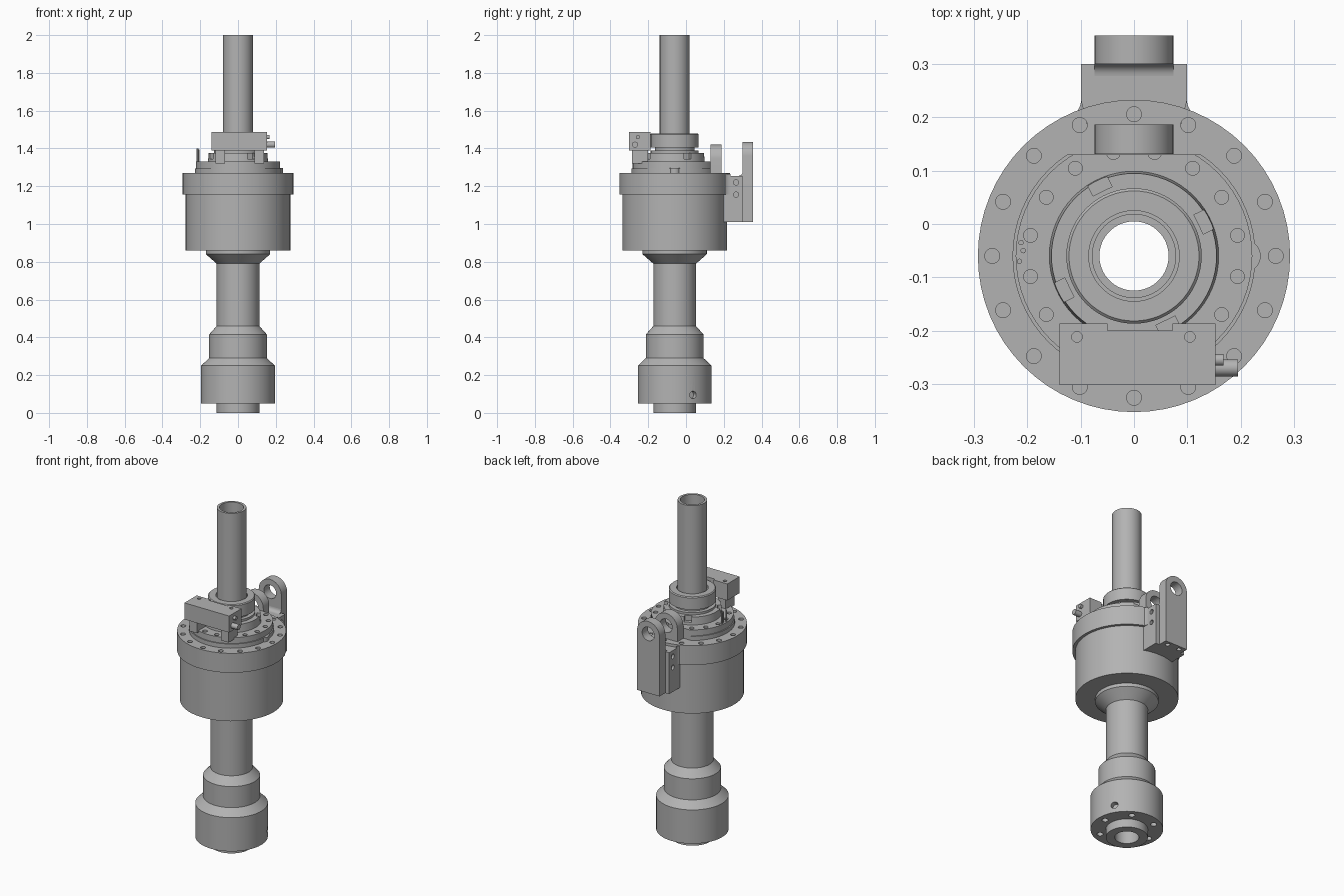
import bpy, bmesh
from math import pi, sin, cos, radians
from mathutils import Matrix, Vector

if "Cube" in bpy.data.objects:
    bpy.data.objects.remove(bpy.data.objects["Cube"])

AXIS = -0.06   # y of the main shaft axis
BORE = 0.065

steel = bpy.data.materials.new("grey_steel")
steel.use_nodes = True
GREY = (0.45, 0.45, 0.45, 1)
steel.diffuse_color = GREY
steel.node_tree.nodes["Principled BSDF"].inputs["Base Color"].default_value = GREY


def finish(name, bm, cutter=False):
    bmesh.ops.recalc_face_normals(bm, faces=bm.faces[:])
    mesh = bpy.data.meshes.new(name)
    bm.to_mesh(mesh)
    bm.free()
    mesh.materials.append(steel)
    ob = bpy.data.objects.new(name, mesh)
    bpy.context.collection.objects.link(ob)
    if cutter:
        ob.hide_render = True
        ob.hide_viewport = True
        ob.display_type = 'WIRE'
    else:
        bpy.ops.object.select_all(action='DESELECT')
        ob.select_set(True)
        bpy.context.view_layer.objects.active = ob
        bpy.ops.object.shade_smooth_by_angle(angle=radians(30))
    return ob


def lathe_bm(profile, n=64):
    """Spin a closed (radius, z) loop around the shaft axis."""
    bm = bmesh.new()
    rings = []
    for i in range(n):
        a = 2 * pi * i / n
        rings.append([bm.verts.new((r * cos(a), AXIS + r * sin(a), z)) for r, z in profile])
    for i in range(n):
        p, q = rings[i], rings[(i + 1) % n]
        for j in range(len(profile)):
            k = (j + 1) % len(profile)
            bm.faces.new((p[j], q[j], q[k], p[k]))
    return bm


def lathe(name, outer, bore=BORE):
    loop = outer + [(bore, outer[-1][1]), (bore, outer[0][1])]
    return finish(name, lathe_bm(loop))


def add_cyl(bm, centre, r, depth, axis="Z", n=20):
    turn = {"X": Matrix.Rotation(pi / 2, 4, 'Y'), "Y": Matrix.Rotation(pi / 2, 4, 'X'),
            "Z": Matrix()}[axis] if isinstance(axis, str) else axis
    bmesh.ops.create_cone(bm, cap_ends=True, segments=n, radius1=r, radius2=r, depth=depth,
                          matrix=Matrix.Translation(centre) @ turn)


def add_box(bm, x, y, z, turn=Matrix()):
    size = Matrix.Diagonal((x[1] - x[0], y[1] - y[0], z[1] - z[0], 1))
    mid = Vector((sum(x) / 2, sum(y) / 2, sum(z) / 2))
    bmesh.ops.create_cube(bm, size=1, matrix=turn @ Matrix.Translation(mid) @ size)


def box(name, x, y, z):
    bm = bmesh.new()
    add_box(bm, x, y, z)
    return finish(name, bm)


def cyl(name, *args, **kw):
    bm = bmesh.new()
    add_cyl(bm, *args, **kw)
    return finish(name, bm)


def extrude(name, pts, vec):
    bm = bmesh.new()
    face = bm.faces.new([bm.verts.new(p) for p in pts])
    new = bmesh.ops.extrude_face_region(bm, geom=[face])["geom"]
    bmesh.ops.translate(bm, vec=vec, verts=[v for v in new if isinstance(v, bmesh.types.BMVert)])
    return finish(name, bm)


def cut(ob, bm):
    cutter = finish(ob.name + "_cutter", bm, cutter=True)
    mod = ob.modifiers.new("holes", 'BOOLEAN')
    mod.operation = 'DIFFERENCE'
    mod.solver = 'EXACT'
    mod.object = cutter


def bolt_holes(ob, count, radius, hole, z, depth, offset=0.0):
    bm = bmesh.new()
    for i in range(count):
        a = 2 * pi * i / count + offset
        add_cyl(bm, (radius * cos(a), AXIS + radius * sin(a), z), hole, depth * 2)
    cut(ob, bm)


# Lower shaft with stepped collars
lathe("bottom_spigot", [(0.113, 0), (0.113, 0.05)])
collar = lathe("lower_collar", [(0.195, 0.05), (0.195, 0.25), (0.153, 0.29)])
bm = bmesh.new()
for i in range(6):
    a = pi / 3 * i
    add_cyl(bm, (0.153 * cos(a), AXIS + 0.153 * sin(a), 0.05), 0.017, 0.06)
turn = Matrix.Rotation(radians(30), 4, 'Z') @ Matrix.Rotation(pi / 2, 4, 'Y')
add_cyl(bm, (0.195 * cos(pi / 6), AXIS + 0.195 * sin(pi / 6), 0.095), 0.02, 0.06, axis=turn)
cut(collar, bm)
lathe("upper_collar", [(0.153, 0.29), (0.153, 0.415), (0.113, 0.46)])
lathe("lower_shaft", [(0.113, 0.46), (0.113, 0.79), (0.17, 0.84), (0.17, 0.86)])

# Main drum and bolted flange
lathe("drum", [(0.277, 0.86), (0.277, 1.155)])
flange = lathe("flange", [(0.293, 1.155), (0.293, 1.27)])
bolt_holes(flange, 16, 0.266, 0.014, 1.27, 0.03)

# Cover ring, cut flat at the back
bm = lathe_bm([(0.228, 1.27), (0.228, 1.295), (0.222, 1.295), (0.222, 1.33),
               (BORE, 1.33), (BORE, 1.27)])
edges = bmesh.ops.bisect_plane(bm, geom=bm.verts[:] + bm.edges[:] + bm.faces[:],
                               plane_co=(0, 0.13, 0), plane_no=(0, 1, 0),
                               clear_outer=True)["geom_cut"]
bmesh.ops.contextual_create(bm, geom=[e for e in edges if isinstance(e, bmesh.types.BMEdge)])
cover = finish("cover_ring", bm)
bolt_holes(cover, 16, 0.198, 0.013, 1.33, 0.02, pi / 16)
cyl("cover_boss", (0.208, AXIS, 1.283), 0.03, 0.025)

# Slotted nut
nut = lathe("slotted_nut", [(0.159, 1.33), (0.155, 1.375)])
bm = bmesh.new()
for k in range(4):
    spin = Matrix.Translation((0, AXIS, 0)) @ Matrix.Rotation(radians(26 + 90 * k), 4, 'Z')
    add_box(bm, (0.135, 0.2), (-0.02, 0.02), (1.345, 1.4), spin)
cut(nut, bm)

# Neck, clamp collar and upper tube
lathe("neck", [(0.127, 1.375), (0.127, 1.388), (0.105, 1.388), (0.105, 1.405)])
lathe("clamp_collar", [(0.127, 1.405), (0.127, 1.475), (0.122, 1.48)], bore=0.085)
lathe("upper_tube", [(0.079, 1.37), (0.079, 2.0)])

# Front connector block on two legs
block = box("connector_block", (-0.14, 0.153), (-0.302, -0.2), (1.39, 1.488))
bm = bmesh.new()
for x in (-0.107, 0.105):
    add_cyl(bm, (x, -0.212, 1.488), 0.01, 0.03)
cut(block, bm)
for side, x in (("right", (-0.14, -0.05)), ("left", (0.072, 0.153))):
    box(side + "_block_pad", x, (-0.2, -0.187), (1.39, 1.488))
    mid = sum(x) / 2
    box(side + "_block_leg", (mid - 0.025, mid + 0.025), (-0.285, -0.2), (1.32, 1.39))
cyl("cable_fitting", (0.17, -0.27, 1.42), 0.016, 0.05, axis="X")
cyl("small_fitting", (0.158, -0.255, 1.46), 0.011, 0.02, axis="X")

# Small pins on the cover
for i, (x, y) in enumerate(((-0.215, -0.07), (-0.208, -0.05), (-0.212, -0.035))):
    cyl(f"cover_pin_{i + 1}", (x, y, 1.36 if i else 1.365), 0.005, 0.07, n=10)


# Lifting lugs with rounded tops and eye holes
def lug(name, y0, y1, bottom, top, eye):
    r = 0.074
    zc = top - r
    pts = [(-r, y0, bottom), (r, y0, bottom)]
    pts += [(r * cos(pi * i / 24), y0, zc + r * sin(pi * i / 24)) for i in range(25)]
    ob = extrude(name, pts, (0, y1 - y0, 0))
    bm = bmesh.new()
    add_cyl(bm, (0, (y0 + y1) / 2, zc), eye, 0.2, axis="Y", n=32)
    if bottom < 1.1:
        for x in (-0.04, 0.04):
            add_cyl(bm, (x, 0.328, bottom), 0.013, 0.04)
    cut(ob, bm)


lug("rear_lug", 0.30, 0.354, 1.01, 1.435, 0.04)
lug("inner_lug", 0.131, 0.187, 1.265, 1.42, 0.04)

# Rear bracket with filleted shoulders into the flange
bracket = box("rear_bracket", (-0.099, 0.099), (0.17, 0.30), (1.01, 1.255))
bm = bmesh.new()
for s in (-1, 1):
    for z in (1.22, 1.155):
        add_cyl(bm, (s * 0.099, 0.265, z), 0.014, 0.03, axis="X")
cut(bracket, bm)
for side, s in (("right", -1), ("left", 1)):
    arc = [(s * (0.139 - 0.04 * cos(a)), 0.235 - 0.04 * sin(a), 1.155)
           for a in (radians(60 * i / 6) for i in range(7))]
    extrude(side + "_bracket_shoulder", arc + [(s * 0.139, 0.15, 1.155), (s * 0.08, 0.15, 1.155)],
            (0, 0, 0.11))
fillet = [(-0.074, 0.30 - 0.022 * (1 - sin(a)), 1.255 + 0.022 * (1 - cos(a)))
          for a in (radians(15 * i) for i in range(7))]
extrude("lug_fillet", fillet + [(-0.074, 0.302, 1.25)], (0.148, 0, 0))
